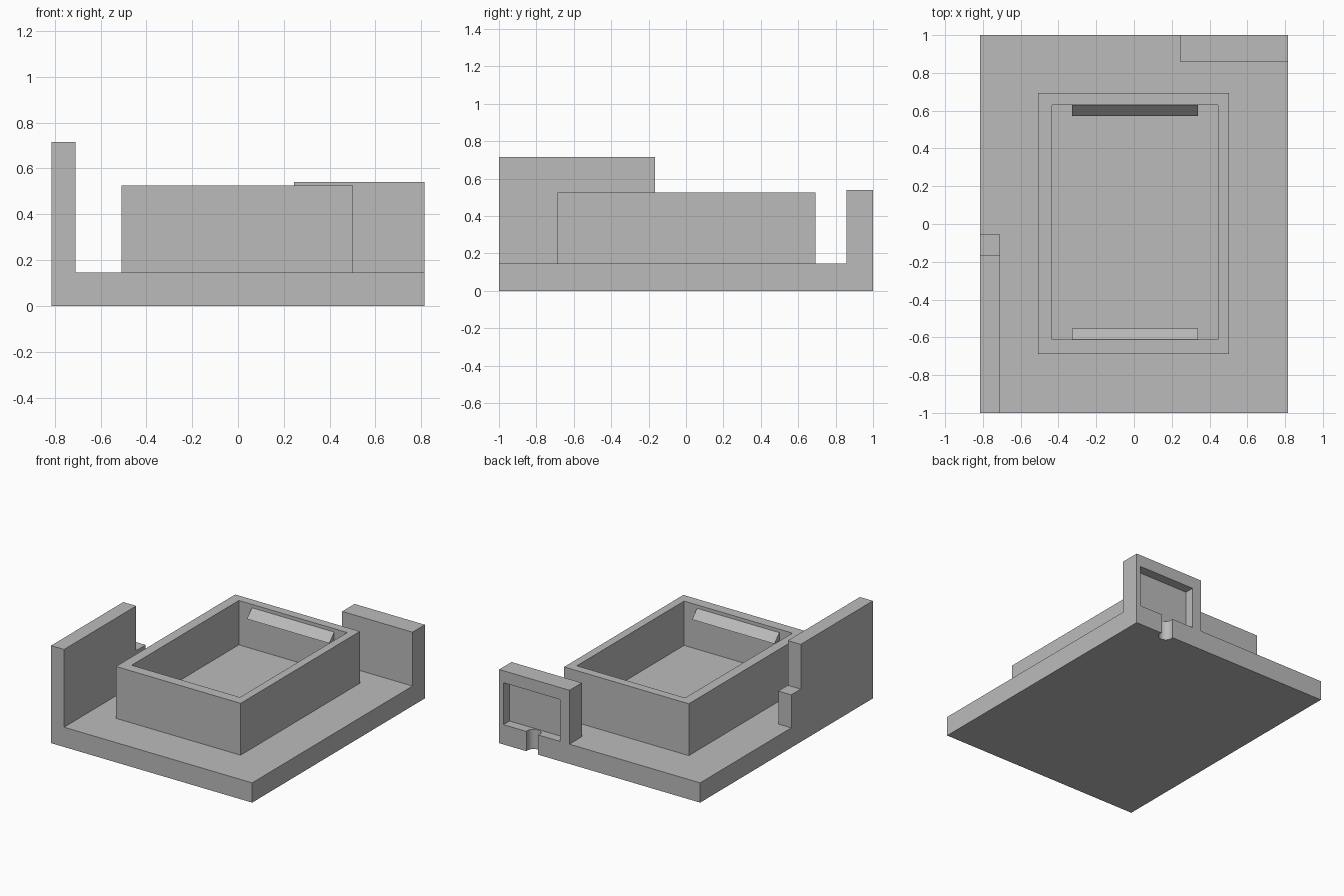
import bpy
import bmesh
from mathutils import Matrix, Vector

cube = bpy.data.objects.get("Cube")
if cube:
    bpy.data.objects.remove(cube, do_unlink=True)

grey = bpy.data.materials.new("plain grey")
grey.use_nodes = True
colour = (0.5, 0.5, 0.5, 1)
grey.diffuse_color = colour
grey.node_tree.nodes["Principled BSDF"].inputs["Base Color"].default_value = colour


def make_object(name, bm):
    bmesh.ops.recalc_face_normals(bm, faces=bm.faces)
    mesh = bpy.data.meshes.new(name)
    bm.to_mesh(mesh)
    bm.free()
    mesh.materials.append(grey)
    obj = bpy.data.objects.new(name, mesh)
    bpy.context.collection.objects.link(obj)
    return obj


def box(name, x, y, z):
    """Box from (low, high) pairs on each axis."""
    bm = bmesh.new()
    size = [b - a for a, b in (x, y, z)]
    middle = Vector([(a + b) / 2 for a, b in (x, y, z)])
    bmesh.ops.create_cube(bm, size=1, matrix=Matrix.Translation(middle) @ Matrix.Diagonal((*size, 1)))
    return make_object(name, bm)


def extrude_profile(name, points, direction):
    bm = bmesh.new()
    face = bm.faces.new([bm.verts.new(p) for p in points])
    ext = bmesh.ops.extrude_face_region(bm, geom=[face], use_keep_orig=True)
    moved = [v for v in ext["geom"] if isinstance(v, bmesh.types.BMVert)]
    bmesh.ops.translate(bm, verts=moved, vec=direction)
    return make_object(name, bm)


def cut(target, cutter):
    """Subtract the cutter, bake the result and discard the cutter."""
    cutter.hide_render = True
    mod = target.modifiers.new("cut", "BOOLEAN")
    mod.operation = "DIFFERENCE"
    mod.solver = "EXACT"
    mod.object = cutter
    bpy.context.view_layer.update()
    deps = bpy.context.evaluated_depsgraph_get()
    mesh = bpy.data.meshes.new_from_object(target.evaluated_get(deps))
    target.modifiers.clear()
    target.data = mesh
    bpy.data.objects.remove(cutter, do_unlink=True)


W, TOP = 0.815, 0.145

# Base plate with a rounded cable notch in its back edge
base = box("base_plate", (-W, W), (-1, 1), (0, TOP))
bm = bmesh.new()
bmesh.ops.create_cone(bm, cap_ends=True, segments=32, radius1=0.05, radius2=0.05, depth=1,
                      matrix=Matrix.Translation((0.546, 0.985, 0)))
cut(base, make_object("notch_cutter", bm))

# Open tray with a raised floor
tray = box("tray", (-0.508, 0.503), (-0.688, 0.693), (TOP, 0.525))
back, front = 0.63, -0.612
cut(tray, box("tray_cutter", (-0.434, 0.444), (front, back), (0.2, 1)))

# Wedge catches on the two short inner walls
for name, wall, inward in (("back_catch", back, -1), ("front_catch", front, 1)):
    left = -0.328
    extrude_profile(name, [(left, wall, 0.5), (left, wall + 0.058 * inward, 0.44), (left, wall, 0.44)],
                    (0.667, 0, 0))

# Side wall with a low step at its end
outline = [(-1, TOP), (-0.055, TOP), (-0.055, 0.387), (-0.165, 0.387), (-0.165, 0.715), (-1, 0.715)]
extrude_profile("side_wall", [(-W, y, z) for y, z in outline], (0.105, 0, 0))

# Back corner block with a rectangular pocket in its rear face
block = box("corner_block", (0.245, W), (0.857, 1), (TOP, 0.54))
cut(block, box("pocket_cutter", (0.32, 0.78), (0.93, 1.1), (0.1, 0.452)))

# Smooth only the curved notch
for obj in (base,):
    bpy.ops.object.select_all(action="DESELECT")
    obj.select_set(True)
    bpy.context.view_layer.objects.active = obj
    bpy.ops.object.shade_smooth_by_angle()
